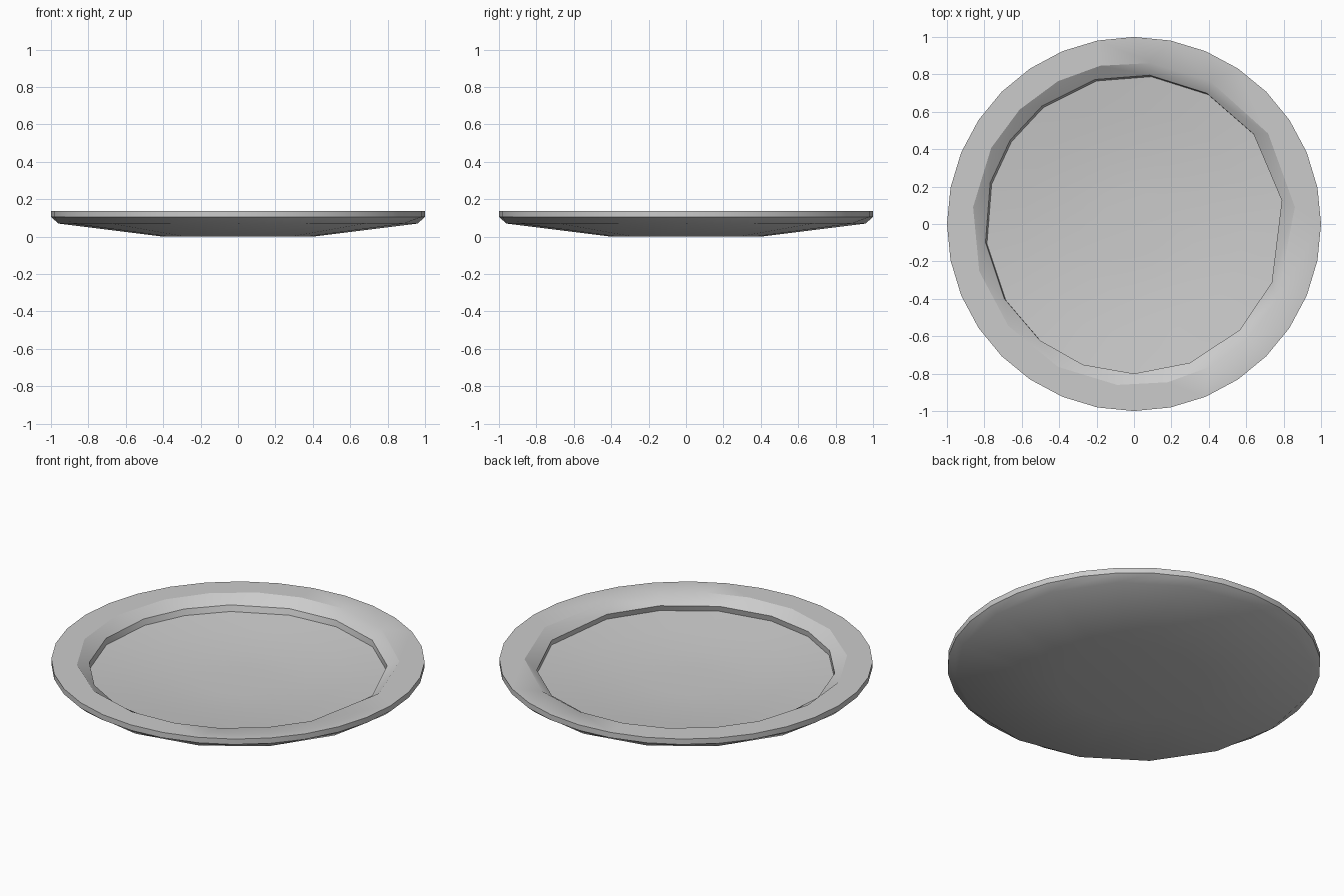
import bpy, bmesh
from math import radians, sin, cos

cube = bpy.data.objects.get("Cube")
if cube:
    bpy.data.objects.remove(cube)

# Plain grey finish
grey = bpy.data.materials.new("light_grey")
grey.use_nodes = True
colour = (0.6, 0.6, 0.6, 1)
grey.diffuse_color = colour
grey.node_tree.nodes["Principled BSDF"].inputs["Base Color"].default_value = colour


def even(count, start=0.0):
    return [start + 360 * i / count for i in range(count)]


def make_ring(bm, radius, z, angles, shift=0.0):
    """Loop of vertices, kept with their angles."""
    return [(a, bm.verts.new((radius * cos(radians(a)) + shift,
                              radius * sin(radians(a)) - shift, z)))
            for a in angles]


def zip_rings(bm, lower, upper):
    """Fill the band between two loops that may differ in vertex count."""
    a = lower + [(lower[0][0] + 360, lower[0][1])]
    b = upper + [(upper[0][0] + 360, upper[0][1])]
    i = j = 0
    while i < len(lower) or j < len(upper):
        next_a = a[i + 1][0] if i < len(lower) else 999
        next_b = b[j + 1][0] if j < len(upper) else 999
        if abs(next_a - next_b) < 0.01:
            bm.faces.new((a[i][1], a[i + 1][1], b[j + 1][1], b[j][1]))
            i, j = i + 1, j + 1
        elif next_a < next_b:
            bm.faces.new((a[i][1], a[i + 1][1], b[j][1]))
            i += 1
        else:
            bm.faces.new((a[i][1], b[j + 1][1], b[j][1]))
            j += 1


# Irregular facets of the inner lip and of the floor edge
lip = [6, 34, 62, 84, 102, 118, 135, 152, 174, 197, 219, 242, 264, 282, 298, 315, 332]
floor = [9, 37, 61, 84, 105, 128, 146, 164, 187, 210, 231, 250, 270, 292, 315, 337]

# Underside, rim, inner wall and floor, from the base centre round to the floor centre
bm = bmesh.new()
rings = [
    make_ring(bm, 0.40, 0.0, even(16)),
    make_ring(bm, 0.96, 0.07, even(16)),
    make_ring(bm, 1.0, 0.105, even(32)),
    make_ring(bm, 1.0, 0.137, even(32)),
    make_ring(bm, 0.865, 0.137, lip),
    make_ring(bm, 0.80, 0.092, floor),
    make_ring(bm, 0.80, 0.058, floor, 0.008),
    make_ring(bm, 0.60, 0.036, even(16)),
    make_ring(bm, 0.38, 0.016, even(16)),
    make_ring(bm, 0.18, 0.010, even(16)),
]
for lower, upper in zip(rings, rings[1:]):
    zip_rings(bm, lower, upper)
bm.faces.new([v for _, v in reversed(rings[0])])
bm.faces.new([v for _, v in rings[-1]])
bmesh.ops.recalc_face_normals(bm, faces=bm.faces)

mesh = bpy.data.meshes.new("dish")
bm.to_mesh(mesh)
bm.free()
mesh.materials.append(grey)
dish = bpy.data.objects.new("dish", mesh)
bpy.context.collection.objects.link(dish)

# Smooth surfaces with crisp rim edges
bpy.ops.object.select_all(action="DESELECT")
dish.select_set(True)
bpy.context.view_layer.objects.active = dish
bpy.ops.object.shade_smooth_by_angle(angle=radians(35))
